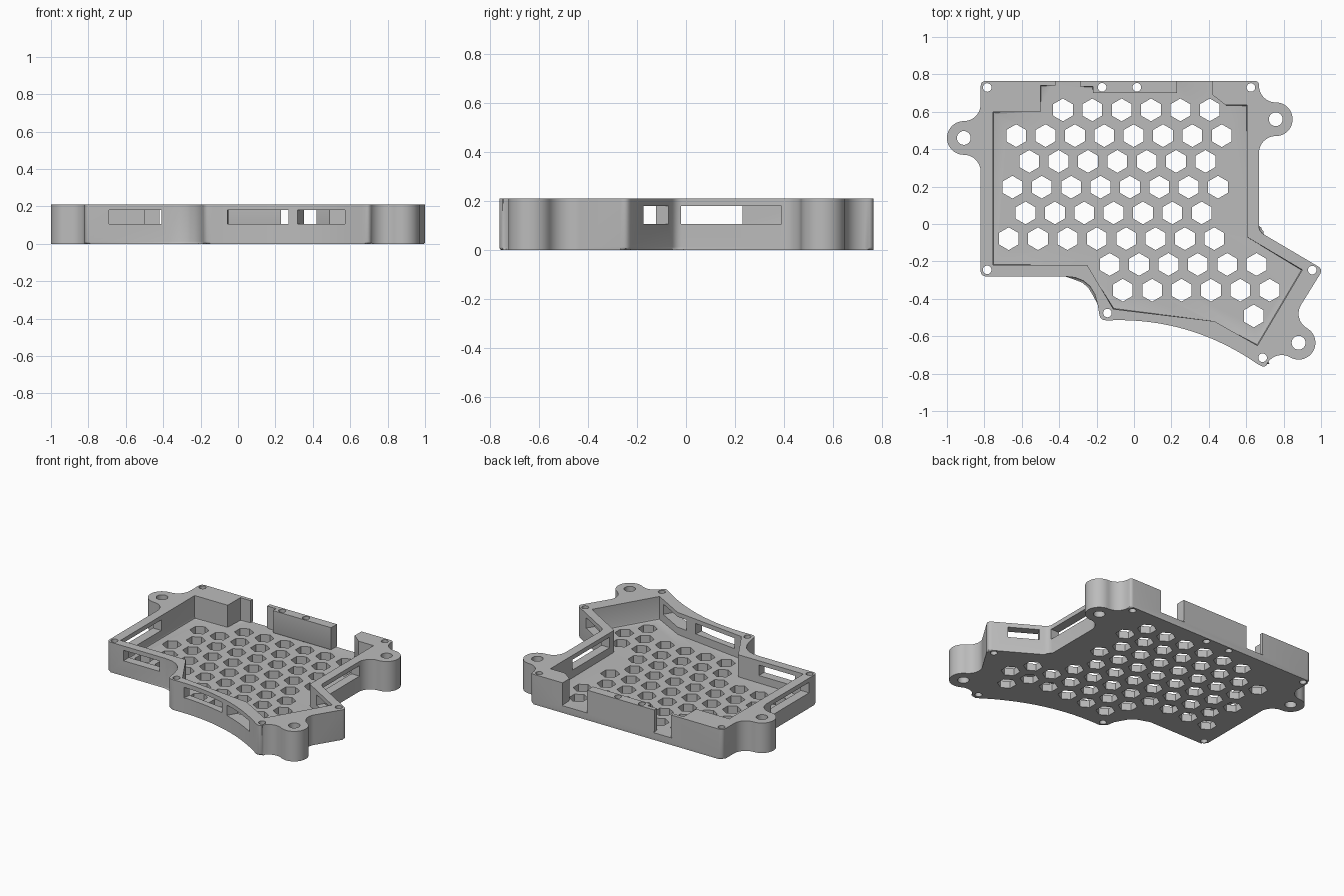
import bpy, bmesh, math
from mathutils import Vector, Matrix

if "Cube" in bpy.data.objects:
    bpy.data.objects.remove(bpy.data.objects["Cube"], do_unlink=True)

HEIGHT, FLOOR, EAR = 0.21, 0.05, 0.09

grey = bpy.data.materials.new("plain grey")
grey.use_nodes = True
grey.diffuse_color = (0.5, 0.5, 0.5, 1)
grey.node_tree.nodes["Principled BSDF"].inputs["Base Color"].default_value = (0.5, 0.5, 0.5, 1)


def bezier(a, b, c, n):
    a, b, c = Vector(a), Vector(b), Vector(c)
    return [a * (1 - t) ** 2 + b * 2 * t * (1 - t) + c * t * t
            for t in (i / n for i in range(n + 1))]


def corner(before, at, after, size):
    """Rounded corner between two straight walls."""
    before, at, after = Vector(before), Vector(at), Vector(after)
    return bezier(at + (before - at).normalized() * size, at,
                  at + (after - at).normalized() * size, 5)


def ear(center, heading):
    """Mounting lug blended into a wall travelled along the heading."""
    turn = Matrix.Rotation(math.radians(heading), 2)
    points = []
    for shift, start, end, steps in ((-2, -90, 0, 12), (0, 180, 0, 24), (2, 180, 270, 12)):
        for i in range(steps + 1):
            a = math.radians(start + (end - start) * i / steps)
            # local x runs along the wall, local -y points outward
            p = Vector((shift + math.cos(a), -math.sin(a))) * EAR
            points.append(Vector(center) + turn @ p)
    return points


def prism(bm, points, z0, z1, rim=0, segments=3):
    """Closed prism over a counterclockwise outline, optionally with a rounded bottom rim."""
    clean = []
    for p in map(Vector, points):
        if not clean or (p - clean[-1]).length > 0.003:
            clean.append(p)
    if (clean[0] - clean[-1]).length < 0.003:
        clean.pop()
    low = [bm.verts.new((p.x, p.y, z0)) for p in clean]
    high = [bm.verts.new((p.x, p.y, z1)) for p in clean]
    base = bm.faces.new(low[::-1])
    bm.faces.new(high)
    for i in range(len(low)):
        j = (i + 1) % len(low)
        bm.faces.new((low[i], low[j], high[j], high[i]))
    if rim:
        bmesh.ops.bevel(bm, geom=list(base.edges), offset=rim, segments=segments,
                        profile=0.5, affect='EDGES')


def disc(center, radius, sides, phase=0):
    return [(center[0] + radius * math.cos(phase + math.tau * i / sides),
             center[1] + radius * math.sin(phase + math.tau * i / sides))
            for i in range(sides)]


def make(name, bm):
    mesh = bpy.data.meshes.new(name)
    bm.to_mesh(mesh)
    bm.free()
    mesh.materials.append(grey)
    obj = bpy.data.objects.new(name, mesh)
    bpy.context.collection.objects.link(obj)
    return obj


# Outer outline, counterclockwise from the back left corner
back_a, back_b = (-0.82, 0.765), (0.668, 0.765)
front_a, notch = (-0.82, -0.28), (-0.22, -0.28)
foot, toe = (-0.18, -0.515), (0.70, -0.77)
elbow, tip = (0.668, -0.04), (1.01, -0.242)
outline = corner(back_b, back_a, front_a, 0.03)
outline += ear((-0.91, 0.46), -90)
outline += corner(back_a, front_a, notch, 0.03)
outline += corner(front_a, notch, foot, 0.15)
outline += corner(notch, foot, (0, -0.515), 0.03)
outline += bezier((-0.13, -0.515), (0.30, -0.50), (0.66, -0.748), 24)
outline += corner((0.66, -0.748), toe, (0.73, -0.72), 0.024)
outline += ear((0.88, -0.635), 60)
outline += corner((0.89, -0.45), tip, elbow, 0.03)
outline += corner(tip, elbow, back_b, 0.03)
outline += ear((0.758, 0.56), 90)
outline += corner(elbow, back_b, back_a, 0.022)
bm = bmesh.new()
prism(bm, outline, 0, HEIGHT, rim=0.012)
tray = make("case_tray", bm)

# Inner cavity, including the two openings in the back wall
cavity = [(-0.755, 0.60), (-0.755, -0.22), (-0.25, -0.22), (-0.11, -0.455),
          (0.43, -0.52), (0.66, -0.65), (0.90, -0.245), (0.605, -0.07),
          (0.605, 0.635), (0.49, 0.635), (0.42, 0.69), (0.42, 0.85),
          (0.23, 0.85), (0.23, 0.70), (-0.22, 0.70), (-0.22, 0.735),
          (-0.29, 0.735), (-0.29, 0.85), (-0.42, 0.85), (-0.42, 0.74),
          (-0.50, 0.74), (-0.50, 0.60)]
bm = bmesh.new()
prism(bm, cavity, FLOOR, 0.4, rim=0.012, segments=2)
cavity_cutter = make("cavity_cutter", bm)

# Honeycomb vents, screw holes and lug holes
bm = bmesh.new()
rows = [(-0.38, 6), (-0.63, 8), (-0.56, 7), (-0.65, 8), (-0.58, 7),
        (-0.67, 8), (-0.13, 6), (-0.06, 6), (0.64, 1)]
for row, (start, count) in enumerate(rows):
    for i in range(count):
        center = (start + 0.157 * i, 0.61 - 0.1377 * row)
        prism(bm, disc(center, 0.061, 6, math.pi / 6), -0.1, 0.1)
screws = [(-0.785, 0.73), (0.625, 0.73), (-0.785, -0.245), (0.953, -0.247),
          (-0.142, -0.476), (0.688, -0.715), (-0.17, 0.731), (0.015, 0.731)]
for center in screws:
    prism(bm, disc(center, 0.023, 20), -0.1, 0.4)
for center in [(-0.91, 0.46), (0.758, 0.56), (0.88, -0.635)]:
    prism(bm, disc(center, 0.037, 24), -0.1, 0.4)
hole_cutter = make("hole_cutter", bm)

# Long slots through the side walls: center, length, angle
bm = bmesh.new()
slots = [((-0.55, -0.25), 0.28, 0), ((-0.79, 0.02), 0.42, 90),
         ((0.637, 0.185), 0.41, 90), ((0.79, -0.155), 0.20, -31),
         ((0.11, -0.51), 0.33, -7), ((0.47, -0.59), 0.28, -29.5)]
for center, length, angle in slots:
    turn = Matrix.Rotation(math.radians(angle), 2)
    box = [Vector(center) + turn @ Vector((sx * length / 2, sy * 0.1))
           for sx, sy in ((-1, -1), (1, -1), (1, 1), (-1, 1))]
    prism(bm, box, 0.107, 0.18)
slot_cutter = make("slot_cutter", bm)

# Cut everything and keep only the finished tray
cutters = [cavity_cutter, hole_cutter, slot_cutter]
for cutter in cutters:
    cutter.hide_render = True
    mod = tray.modifiers.new(cutter.name, 'BOOLEAN')
    mod.operation = 'DIFFERENCE'
    mod.solver = 'EXACT'
    mod.object = cutter
bpy.context.view_layer.update()
graph = bpy.context.evaluated_depsgraph_get()
finished = bpy.data.meshes.new_from_object(tray.evaluated_get(graph))
tray.modifiers.clear()
tray.data = finished
for cutter in cutters:
    bpy.data.objects.remove(cutter, do_unlink=True)

bpy.ops.object.select_all(action='DESELECT')
tray.select_set(True)
bpy.context.view_layer.objects.active = tray
bpy.ops.object.shade_smooth_by_angle(angle=math.radians(30))
